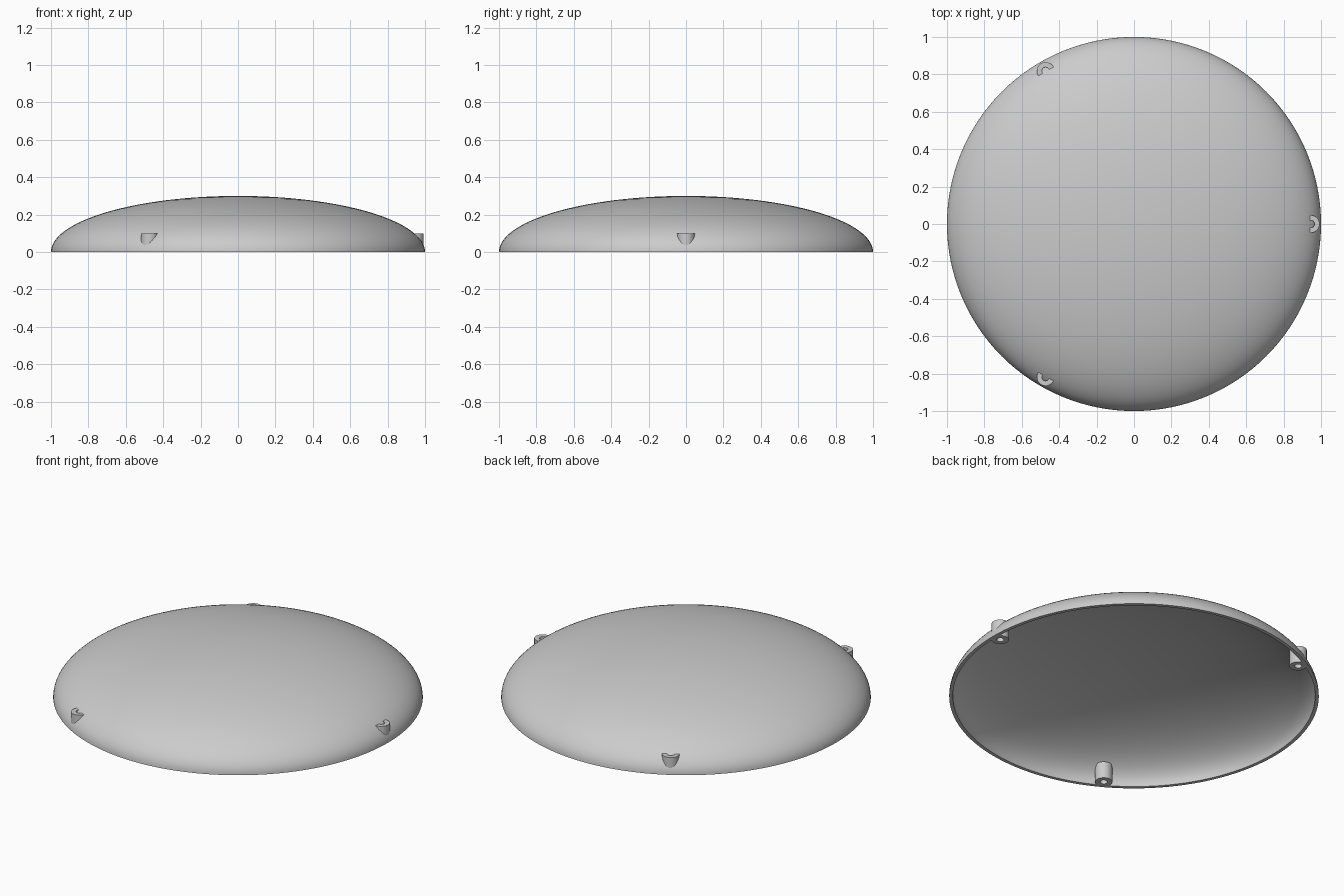
import bpy, bmesh, math

if "Cube" in bpy.data.objects:
    bpy.data.objects.remove(bpy.data.objects["Cube"], do_unlink=True)

grey = bpy.data.materials.new("plain grey")
grey.use_nodes = True
colour = (0.6, 0.6, 0.6, 1)
grey.diffuse_color = colour
grey.node_tree.nodes["Principled BSDF"].inputs["Base Color"].default_value = colour


def lathe(name, profile, segments, location=(0, 0, 0), angle=0):
    """Spin a closed (radius, height) profile around z."""
    bm = bmesh.new()
    verts = [bm.verts.new((r, 0, z)) for r, z in profile]
    edges = [bm.edges.new((v, verts[(i + 1) % len(verts)])) for i, v in enumerate(verts)]
    bmesh.ops.spin(bm, geom=verts + edges, cent=(0, 0, 0), axis=(0, 0, 1),
                   angle=math.tau, steps=segments)
    bmesh.ops.remove_doubles(bm, verts=bm.verts, dist=1e-5)
    loose = [e for e in bm.edges if not e.link_faces]
    bmesh.ops.delete(bm, geom=loose, context='EDGES')
    bmesh.ops.recalc_face_normals(bm, faces=bm.faces)
    mesh = bpy.data.meshes.new(name)
    bm.to_mesh(mesh)
    bm.free()
    mesh.materials.append(grey)
    obj = bpy.data.objects.new(name, mesh)
    obj.location = location
    obj.rotation_euler.z = angle
    bpy.context.collection.objects.link(obj)
    bpy.ops.object.select_all(action='DESELECT')
    obj.select_set(True)
    bpy.context.view_layer.objects.active = obj
    bpy.ops.object.shade_smooth_by_angle(angle=math.radians(35))
    return obj


def arc(radius, height, steps=32):
    """Quarter ellipse from the rim to the pole."""
    quarter = math.pi / 2
    return [(radius * math.cos(quarter * i / steps), height * math.sin(quarter * i / steps))
            for i in range(steps + 1)]


# Thin hollow dome, open at the bottom
THICKNESS = 0.02
lathe("dome_shell", arc(1, 0.3) + arc(1 - THICKNESS, 0.3 - THICKNESS)[::-1], 128)

# Three hollow mounting posts that break through the dome near its rim
POST_RING, OUTER, INNER, HEIGHT = 0.945, 0.047, 0.02, 0.1
tube = [(INNER, 0), (OUTER, 0), (OUTER, HEIGHT), (INNER, HEIGHT)]
for i in range(3):
    a = i * math.tau / 3
    lathe(f"mounting_post_{i + 1}", tube, 32,
          (POST_RING * math.cos(a), POST_RING * math.sin(a), 0), a)
